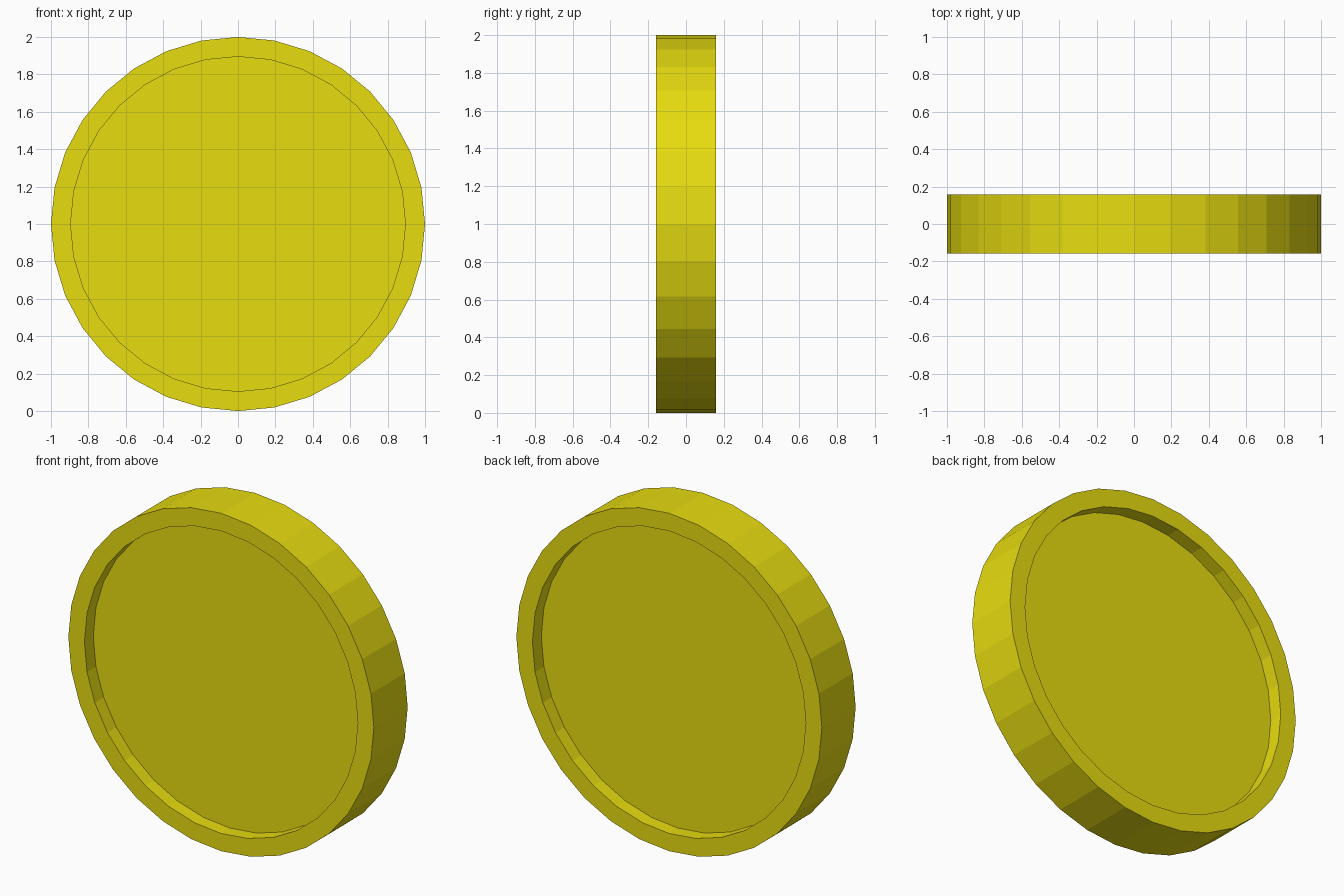
import bpy, bmesh, math

if "Cube" in bpy.data.objects:
    bpy.data.objects.remove(bpy.data.objects["Cube"])

SIDES, R, R_IN = 32, 1.0, 0.895
HALF, FLOOR = 0.158, 0.075   # half thickness, half thickness of the recessed disc

bm = bmesh.new()


def ring(radius, y):
    return [bm.verts.new((radius * math.sin(2 * math.pi * i / SIDES), y,
                          1 + radius * math.cos(2 * math.pi * i / SIDES)))
            for i in range(SIDES)]


# lathe-style profile: front recess, raised rim, back recess
profile = [(R_IN, -FLOOR), (R_IN, -HALF), (R, -HALF),
           (R, HALF), (R_IN, HALF), (R_IN, FLOOR)]
rings = [ring(r, y) for r, y in profile]
for a, b in zip(rings, rings[1:]):
    for i in range(SIDES):
        j = (i + 1) % SIDES
        bm.faces.new((a[i], a[j], b[j], b[i]))

# recessed front and back faces
bm.faces.new(rings[0])
bm.faces.new(rings[-1])
bmesh.ops.recalc_face_normals(bm, faces=bm.faces)

mesh = bpy.data.meshes.new("coin")
bm.to_mesh(mesh)
bm.free()
coin = bpy.data.objects.new("coin", mesh)
bpy.context.collection.objects.link(coin)

# yellow material
mat = bpy.data.materials.new("yellow")
mat.diffuse_color = (0.8, 0.72, 0.005, 1)
mat.use_nodes = True
mat.node_tree.nodes["Principled BSDF"].inputs["Base Color"].default_value = mat.diffuse_color
mesh.materials.append(mat)
